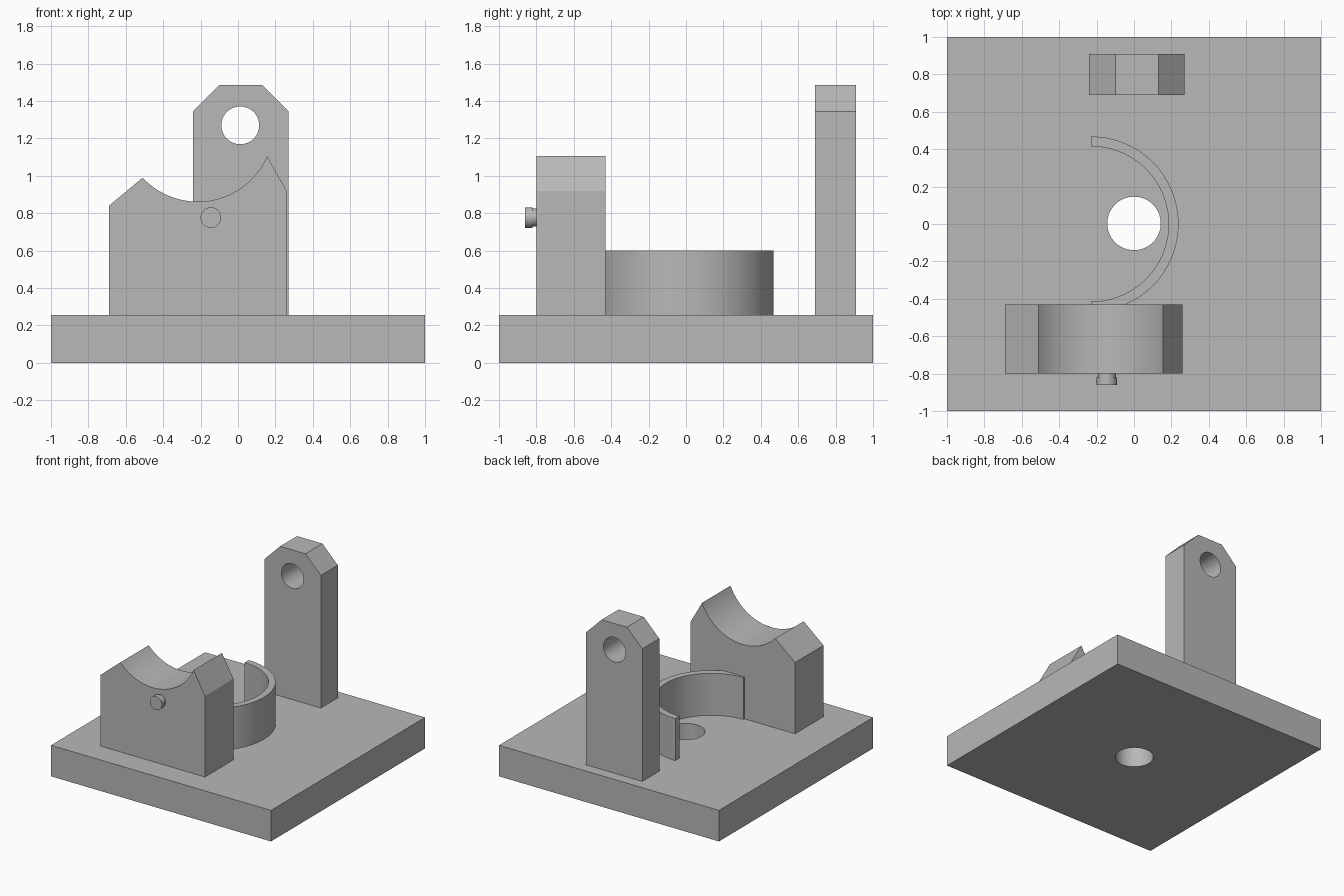
import bpy, bmesh, math
from mathutils import Matrix

cube = bpy.data.objects.get("Cube")
if cube:
    bpy.data.objects.remove(cube, do_unlink=True)

GREY = (0.48, 0.48, 0.48, 1)
grey = bpy.data.materials.new("plain grey")
grey.use_nodes = True
grey.diffuse_color = GREY
grey.node_tree.nodes["Principled BSDF"].inputs["Base Color"].default_value = GREY

BASE_TOP = 0.255
SINK = 0.02


def arc(cx, cy, r, start, end, steps):
    """Points along a circular arc, angles in radians."""
    angles = [start + (end - start) * i / steps for i in range(steps + 1)]
    return [(cx + r * math.cos(a), cy + r * math.sin(a)) for a in angles]


def finish(name, bm):
    bmesh.ops.recalc_face_normals(bm, faces=bm.faces)
    mesh = bpy.data.meshes.new(name)
    bm.to_mesh(mesh)
    bm.free()
    mesh.materials.append(grey)
    obj = bpy.data.objects.new(name, mesh)
    bpy.context.collection.objects.link(obj)
    return obj


def extrude(name, outline, low, high, axis="Z"):
    """Prism from an outline: in x, y along Z or in x, z along Y."""
    bm = bmesh.new()
    place = (lambda u, v: (u, v, low)) if axis == "Z" else (lambda u, v: (u, low, v))
    face = bm.faces.new([bm.verts.new(place(u, v)) for u, v in outline])
    out = bmesh.ops.extrude_face_region(bm, geom=[face])
    shift = (0, 0, high - low) if axis == "Z" else (0, high - low, 0)
    bmesh.ops.translate(bm, vec=shift, verts=[v for v in out["geom"] if isinstance(v, bmesh.types.BMVert)])
    return finish(name, bm)


def select(obj):
    bpy.ops.object.select_all(action="DESELECT")
    obj.select_set(True)
    bpy.context.view_layer.objects.active = obj


def drill(obj, u, v, radius, low, high, axis):
    """Cut a round hole through a part."""
    circle = arc(u, v, radius, 0, 2 * math.pi, 64)[:-1]
    cutter = extrude("hole_cutter", circle, low, high, axis)
    cutter.hide_render = True
    mod = obj.modifiers.new("hole", "BOOLEAN")
    mod.operation, mod.solver, mod.object = "DIFFERENCE", "EXACT", cutter
    select(obj)
    bpy.ops.object.modifier_apply(modifier=mod.name)
    bpy.data.objects.remove(cutter, do_unlink=True)


# Square base plate with a central hole
plate = extrude("base_plate", [(-1, -1), (1, -1), (1, 1), (-1, 1)], 0, BASE_TOP)
drill(plate, 0, 0.003, 0.143, -0.1, 0.4, "Z")

# Tall chamfered lug with an eye
foot = BASE_TOP - SINK
lug = extrude("rear_lug", [(-0.24, foot), (0.27, foot), (0.27, 1.345), (0.13, 1.485),
                           (-0.10, 1.485), (-0.24, 1.345)], 0.69, 0.91, "Y")
drill(lug, 0.012, 1.27, 0.101, 0.6, 1.0, "Y")

# Cradle block with a concave saddle on top
cx, cz, radius = -0.215, 1.266, 0.404
saddle = arc(cx, cz, radius, math.atan2(0.99 - cz, -0.51 - cx),
             math.atan2(1.105 - cz, 0.155 - cx), 40)
cradle = extrude("front_cradle", [(-0.69, foot), (-0.69, 0.84)] + saddle
                 + [(0.26, 0.92), (0.26, foot)], -0.80, -0.43, "Y")

# Half-round wall around the central hole
half = math.pi / 2
wall = extrude("curved_wall", arc(-0.23, 0, 0.468, -half, half, 64)
               + arc(-0.23, 0, 0.415, half, -half, 64), foot, 0.60)

# Pin with a slightly narrower neck, on the face of the cradle
bm = bmesh.new()
for y, depth, r_back, r_front in [(-0.84, 0.04, 0.055, 0.055), (-0.805, 0.05, 0.046, 0.05)]:
    turn = Matrix.Translation((-0.145, y, 0.777)) @ Matrix.Rotation(half, 4, "X")
    bmesh.ops.create_cone(bm, cap_ends=True, segments=40, radius1=r_back,
                          radius2=r_front, depth=depth, matrix=turn)
pin = finish("front_pin", bm)

for part in (plate, lug, cradle, wall, pin):
    select(part)
    bpy.ops.object.shade_smooth_by_angle(angle=math.radians(25))
